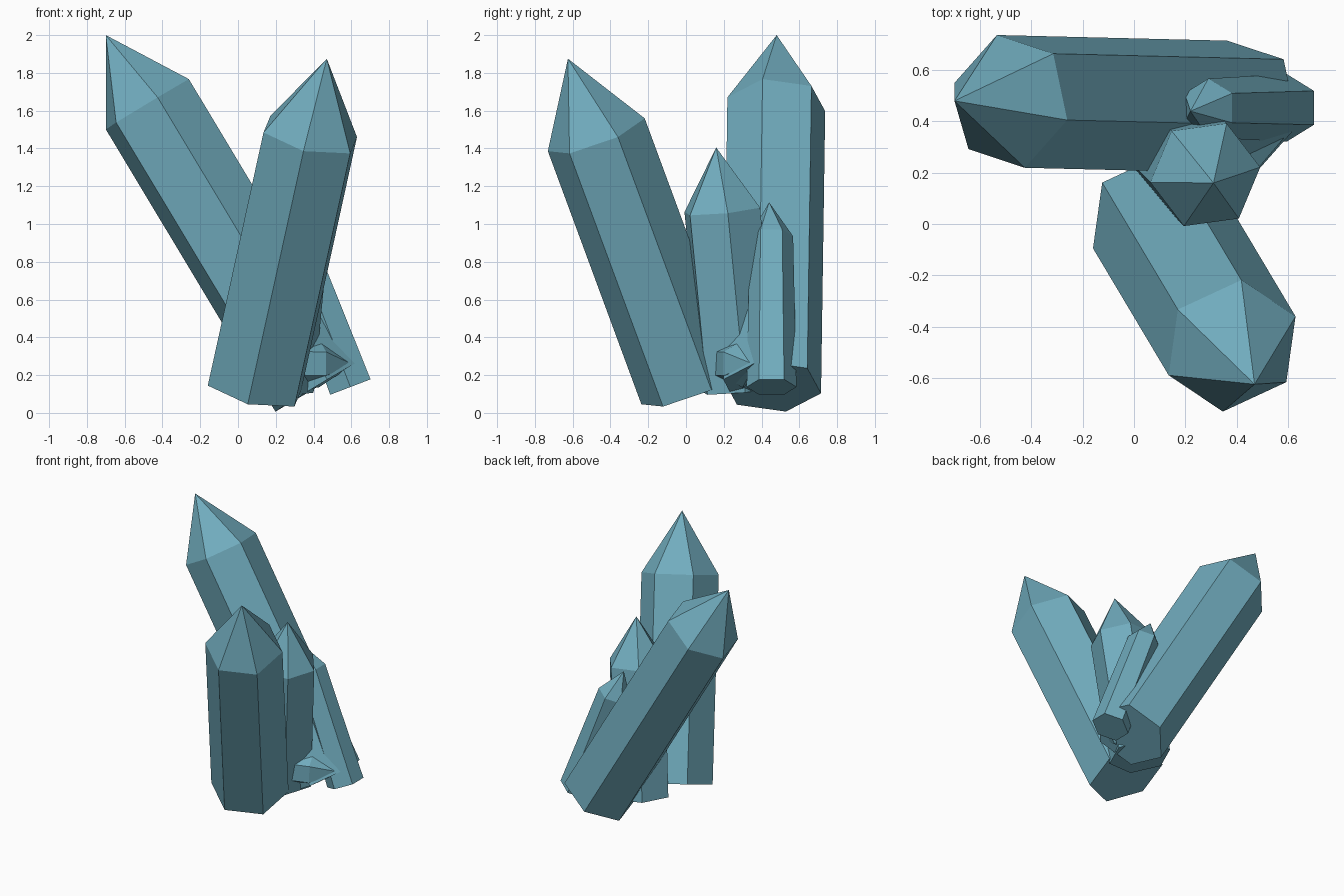
import bpy
import bmesh
import math
from mathutils import Vector, Matrix

cube = bpy.data.objects.get("Cube")
if cube:
    bpy.data.objects.remove(cube, do_unlink=True)

# Single crystal colour
teal = bpy.data.materials.new("teal_crystal")
teal.use_nodes = True
colour = (0.165, 0.415, 0.515, 1.0)
teal.diffuse_color = colour
teal.node_tree.nodes["Principled BSDF"].inputs["Base Color"].default_value = colour


def crystal(name, base, shoulder, tip, corner, radius, base_radius=None, sides=6):
    """Prism from base to shoulder, closed by a point; corner aims one edge."""
    base, shoulder, tip = Vector(base), Vector(shoulder), Vector(tip)
    axis = (shoulder - base).normalized()
    u = Vector(corner)
    u = (u - axis * u.dot(axis)).normalized()
    v = axis.cross(u)
    bm = bmesh.new()

    def ring(centre, r):
        angles = [math.tau * i / sides for i in range(sides)]
        return [bm.verts.new(centre + r * (u * math.cos(a) + v * math.sin(a)))
                for a in angles]

    low = ring(base, base_radius or radius)
    high = ring(shoulder, radius)
    point = bm.verts.new(tip)
    bm.faces.new(list(reversed(low)))
    for i in range(sides):
        j = (i + 1) % sides
        bm.faces.new((low[i], low[j], high[j], high[i]))
        bm.faces.new((high[i], high[j], point))
    mesh = bpy.data.meshes.new(name)
    bm.to_mesh(mesh)
    bm.free()
    mesh.materials.append(teal)
    obj = bpy.data.objects.new(name, mesh)
    bpy.context.collection.objects.link(obj)
    return obj


# Two long crystals leaning away from each other
crystal("back_crystal", (0.418, 0.456, 0.14), (-0.48, 0.478, 1.634),
        (-0.70, 0.48, 2.0), (0.22, -0.073, 0.135), 0.267)
crystal("front_crystal", (0.0875, 0.02, 0.1325), (0.3825, -0.475, 1.4725),
        (0.47, -0.625, 1.875), (0.2475, 0.115, -0.0125), 0.273)

# Shorter crystals filling the middle of the cluster
crystal("middle_crystal", (0.186, 0.284, 0.125), (0.278, 0.192, 1.075),
        (0.31, 0.16, 1.405), (0.132, -0.172, -0.03), 0.217)
crystal("slim_crystal", (0.595, 0.453, 0.137), (0.29, 0.452, 0.935),
        (0.22, 0.44, 1.115), (0, 1, 0), 0.115, 0.132)

# Small low crystal pointing sideways
crystal("small_side_crystal", (0.12, 0.19, 0.265), (0.43, 0.30, 0.26),
        (0.61, 0.365, 0.255), (0, 0, 1), 0.125)
